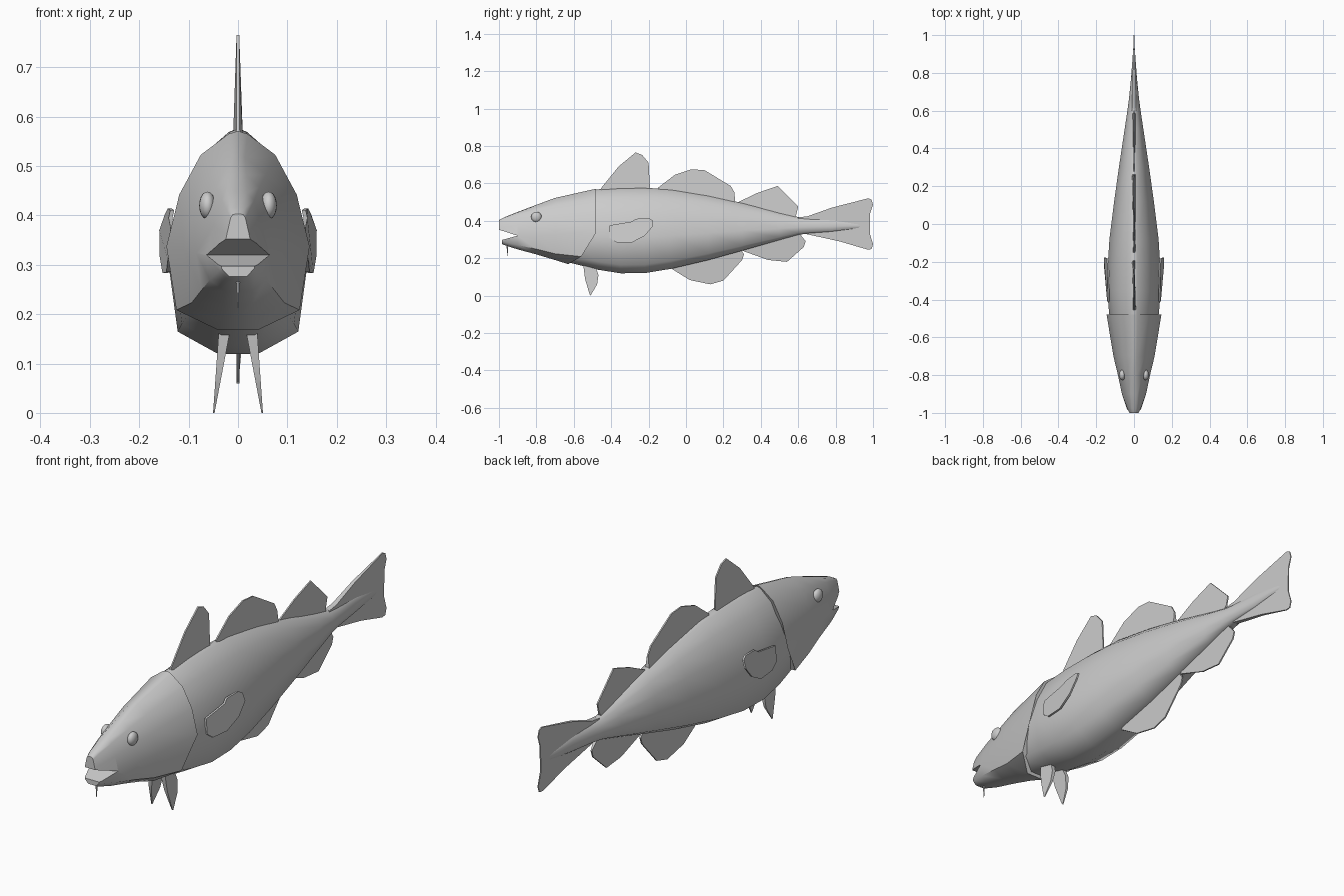
import bpy, bmesh, math
from mathutils import Vector

if "Cube" in bpy.data.objects:
    bpy.data.objects.remove(bpy.data.objects["Cube"])

# Half cross-sections: (fraction of half width, fraction of height)
BODY = [(0, 1), (.13, .985), (.52, .88), (.82, .68), (1, .42), (.86, .1), (.28, 0), (0, 0)]
NOSE = [(0, 1), (.35, .99), (.5, .93), (.75, .65), (1, .33), (.9, .12), (.5, 0), (0, 0)]


def finish(name, bm, angle=50):
    bmesh.ops.recalc_face_normals(bm, faces=bm.faces)
    me = bpy.data.meshes.new(name)
    bm.to_mesh(me)
    bm.free()
    ob = bpy.data.objects.new(name, me)
    bpy.context.collection.objects.link(ob)
    smooth(ob, angle)
    return ob


def smooth(ob, angle):
    bpy.ops.object.select_all(action='DESELECT')
    ob.select_set(True)
    bpy.context.view_layer.objects.active = ob
    bpy.ops.object.shade_smooth_by_angle(angle=math.radians(angle))


def bridge(bm, rings):
    """Skin a list of vertex rings and cap both ends."""
    n = len(rings[0])
    for a, b in zip(rings, rings[1:]):
        for i in range(n):
            j = (i + 1) % n
            bm.faces.new((a[i], a[j], b[j], b[i]))
    bm.faces.new(rings[0])
    bm.faces.new(rings[-1][::-1])


def loft(name, sections, last_shift=None):
    """Sections are (y, top z, bottom z, half width, nose blend)."""
    bm = bmesh.new()
    rings = []
    for k, (y, zt, zb, w, f) in enumerate(sections):
        half = []
        for (u, t), (un, tn) in zip(BODY, NOSE):
            dy = last_shift(t) if last_shift and k == len(sections) - 1 else 0
            x, h = w * (u + (un - u) * f), t + (tn - t) * f
            half.append((x, y + dy, zb + (zt - zb) * h))
        pts = half + [(-x, yy, z) for x, yy, z in half[-2:0:-1]]
        rings.append([bm.verts.new(p) for p in pts])
    bridge(bm, rings)
    return finish(name, bm, 60)


def plate(name, outline, thick, xpos=lambda y, z: 0, side=1):
    """Thin fin from a (y, z) outline; thick(i, y, z) gives half thickness."""
    bm = bmesh.new()
    rings = []
    for s in (-1, 1):
        rings.append([bm.verts.new((side * (xpos(y, z) + s * thick(i, y, z)), y, z))
                      for i, (y, z) in enumerate(outline)])
    bridge(bm, rings)
    return finish(name, bm, 40)


# Trunk, running out to a thin wedge inside the tail
loft("body", [
    (-.66, .530, .185, .10, 0), (-.47, .568, .138, .132, 0), (-.35, .575, .119, .142, 0),
    (-.22, .576, .120, .139, 0), (-.08, .568, .143, .130, 0), (.12, .535, .190, .105, 0),
    (.30, .495, .240, .080, 0), (.50, .443, .297, .050, 0), (.60, .420, .325, .035, 0),
    (.66, .415, .332, .027, 0), (.78, .410, .340, .015, 0), (.93, .390, .360, .004, 0)])

# Head with the slanted gill cover edge
head = loft("head", [
    (-1.0, .403, .285, .030, 1), (-.975, .417, .271, .042, 1), (-.9, .447, .247, .064, .7),
    (-.8, .485, .220, .085, .3), (-.7, .522, .190, .109, 0), (-.48, .571, .168, .145, 0)],
    lambda t: 0 if t > .3 else (-.08 if t > .05 else -.15))

# Mouth opening cut out of the head
mouth = plate("mouth_cutter", [(-1.06, .37), (-1.0, .352), (-.9, .32), (-.985, .297),
                               (-.985, .2), (-1.06, .2)], lambda i, y, z: .2)
mouth.hide_render = True
cut = head.modifiers.new("mouth", 'BOOLEAN')
cut.operation, cut.solver, cut.object = 'DIFFERENCE', 'EXACT', mouth
bpy.context.view_layer.objects.active = head
bpy.ops.object.modifier_apply(modifier="mouth")
bpy.data.objects.remove(mouth)
smooth(head, 45)

# Middle fins: first and last points of each outline sit in the body
fins = {
    "first_dorsal_fin": [(-.46, .555), (-.455, .573), (-.36, .69), (-.27, .765), (-.235, .752),
                         (-.20, .71), (-.193, .58), (-.20, .555)],
    "second_dorsal_fin": [(-.15, .555), (-.15, .576), (-.06, .645), (.03, .675), (.10, .67),
                          (.24, .585), (.26, .55), (.262, .49)],
    "third_dorsal_fin": [(.27, .485), (.27, .495), (.38, .548), (.49, .586), (.60, .475),
                         (.59, .435), (.58, .41)],
    "first_anal_fin": [(-.08, .16), (-.08, .145), (.02, .083), (.13, .06), (.20, .08),
                       (.30, .19), (.31, .22), (.285, .26)],
    "second_anal_fin": [(.28, .255), (.30, .24), (.44, .19), (.54, .18), (.63, .26),
                        (.64, .29), (.60, .34)],
}
for name, outline in fins.items():
    end = len(outline) - 1
    plate(name, outline, lambda i, y, z: .010 if i in (0, end) else .003)

# Tail fin
plate("tail_fin", [(.60, .40), (.60, .418), (.65, .424), (.78, .470), (.975, .52), (.992, .512),
                   (1.0, .485), (.985, .44), (.983, .33), (1.0, .275), (.992, .248), (.97, .246),
                   (.82, .29), (.65, .327), (.60, .345)],
      lambda i, y, z: .012 - .010 * (y - .6) / .4)

# Paired parts on both sides
for side, tag in ((1, "left"), (-1, "right")):
    # Pectoral fin
    plate("pectoral_fin_" + tag,
          [(-.41, .375), (-.41, .31), (-.375, .285), (-.29, .283), (-.22, .32), (-.178, .37),
           (-.18, .403), (-.20, .414), (-.27, .41), (-.29, .395)],
          lambda i, y, z: .004,
          lambda y, z: .139 + .09 * (y + .4) - .35 * max(0, z - .36), side)
    # Pelvic fin
    plate("pelvic_fin_" + tag,
          [(-.55, .17), (-.54, .09), (-.515, .005), (-.51, 0), (-.475, .06), (-.468, .11), (-.49, .17)],
          lambda i, y, z: .0015 + .06 * z, lambda y, z: .049 - .13 * z, side)
    # Eye
    bm = bmesh.new()
    bmesh.ops.create_uvsphere(bm, u_segments=16, v_segments=10, radius=.028)
    bmesh.ops.scale(bm, vec=(.6, 1, 1), verts=bm.verts)
    bmesh.ops.translate(bm, vec=Vector((side * .062, -.80, .42)), verts=bm.verts)
    finish("eye_" + tag, bm)

# Chin barbel
bm = bmesh.new()
bmesh.ops.create_cone(bm, cap_ends=True, segments=6, radius1=.001, radius2=.005, depth=.065)
bmesh.ops.translate(bm, vec=Vector((0, -.955, .245)), verts=bm.verts)
finish("chin_barbel", bm)
